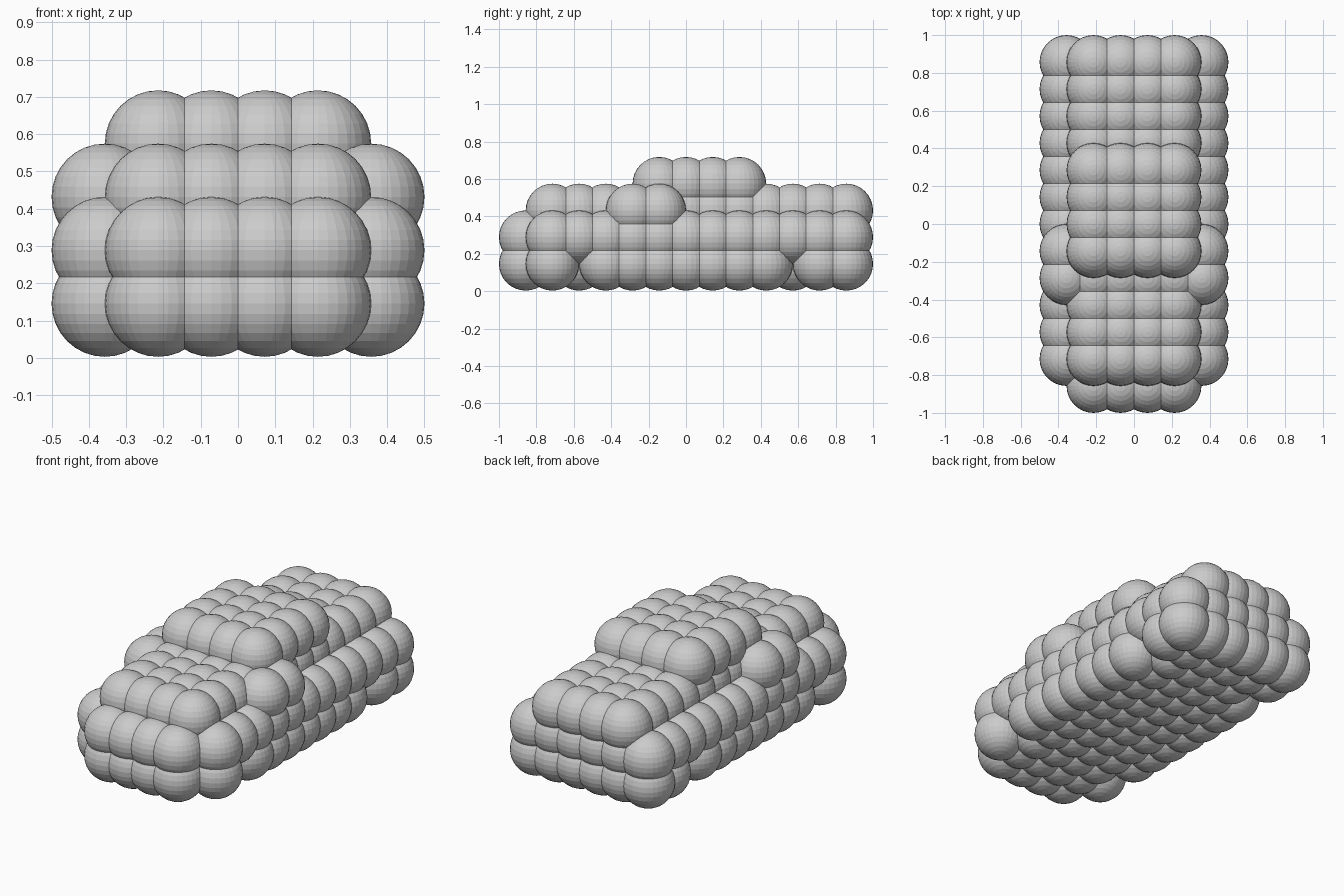
import bpy
import bmesh

if "Cube" in bpy.data.objects:
    bpy.data.objects.remove(bpy.data.objects["Cube"])

STEP = 1 / 7            # ball spacing, equal to ball radius
LIFT = 0.003

INNER = (-1.5, -0.5, 0.5, 1.5)   # four centre columns
OUTER = (-2.5, 2.5)              # mirrored side columns

# Template ball, built once and copied everywhere
bm = bmesh.new()
bmesh.ops.create_uvsphere(bm, u_segments=32, v_segments=16, radius=STEP)
bm.verts.index_update()
BALL_VERTS = [tuple(v.co) for v in bm.verts]
BALL_FACES = [[v.index for v in f.verts] for f in bm.faces]
bm.free()


def balls(name, columns, rows, layers):
    """One object made of overlapping balls on the regular grid."""
    verts, faces = [], []
    for i in columns:
        for j in rows:
            for k in layers:
                x, y, z = i * STEP, (j - 6) * STEP, (k + 1) * STEP + LIFT
                start = len(verts)
                verts += [(a + x, b + y, c + z) for a, b, c in BALL_VERTS]
                faces += [[n + start for n in f] for f in BALL_FACES]
    mesh = bpy.data.meshes.new(name)
    mesh.from_pydata(verts, [], faces)
    obj = bpy.data.objects.new(name, mesh)
    bpy.context.collection.objects.link(obj)
    return obj


# Main body, full length from nose to tail: underside, then waist
balls("lower_body", INNER, range(13), (0,))
balls("waist", INNER, range(13), (1,))

# Sills, with gaps at rows 2 and 10 for the wheel arches
balls("side_sills", OUTER, [j for j in range(1, 13) if j not in (2, 10)], (0,))

# Side panels above the sills
balls("side_panels", OUTER, range(1, 13), (1,))

# Bonnet, cabin base and boot
balls("upper_body", INNER, range(1, 13), (2,))

# Side bumps like door mirrors
balls("side_mirrors", OUTER, (4, 5), (2,))

# Roof
balls("roof", INNER, range(5, 9), (3,))
